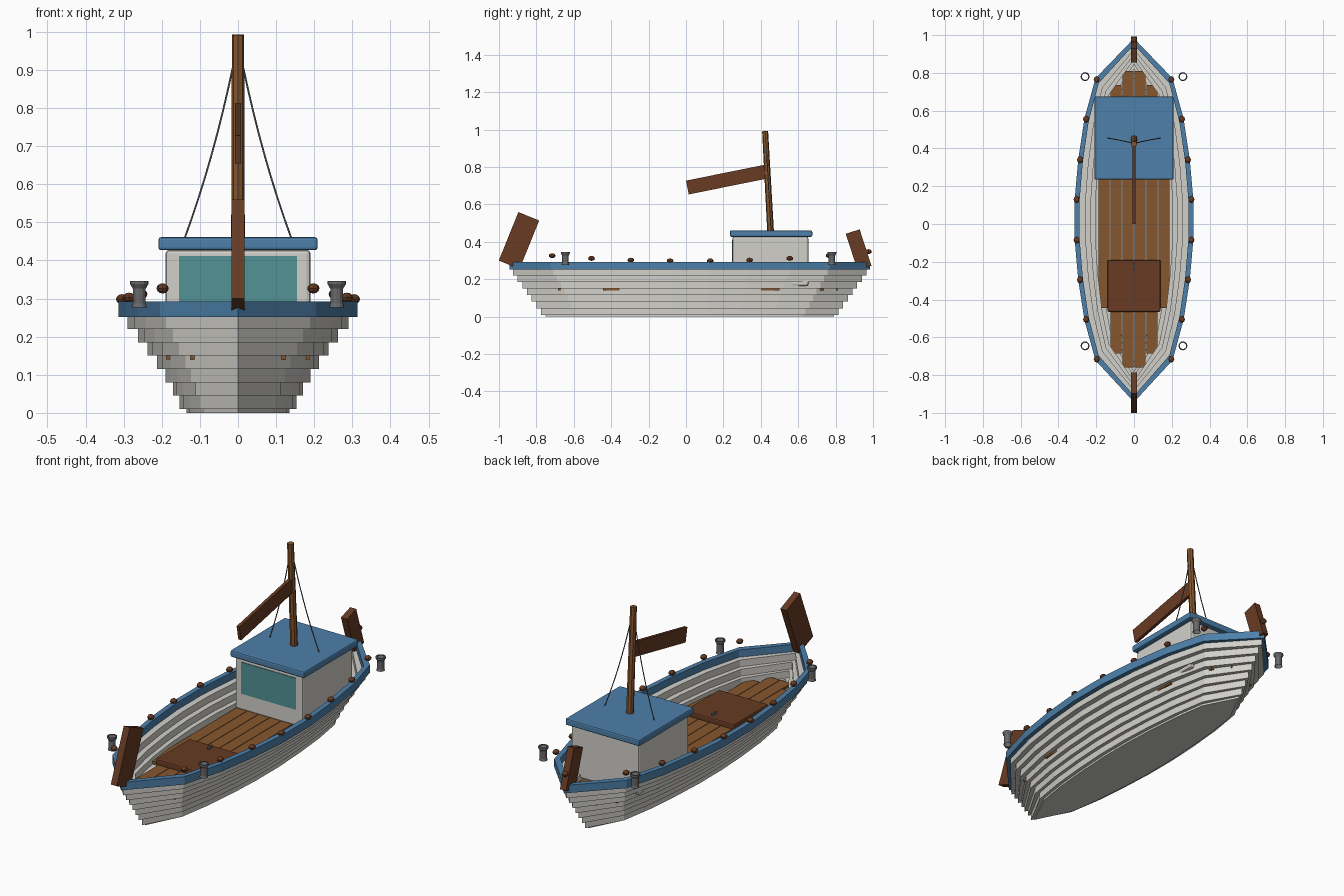
import bpy, bmesh, math
from mathutils import Vector, Matrix

if "Cube" in bpy.data.objects:
    bpy.data.objects.remove(bpy.data.objects["Cube"])


def material(name, rgb):
    m = bpy.data.materials.new(name)
    m.diffuse_color = (*rgb, 1)
    m.use_nodes = True
    m.node_tree.nodes["Principled BSDF"].inputs["Base Color"].default_value = m.diffuse_color
    return m


WHITE = material("hull white", (0.64, 0.63, 0.59))
BLUE = material("trim blue", (0.075, 0.215, 0.40))
WOOD = material("deck wood", (0.24, 0.095, 0.027))
DARK = material("dark wood", (0.135, 0.043, 0.017))
GLASS = material("window teal", (0.085, 0.29, 0.30))
METAL = material("grey metal", (0.14, 0.14, 0.15))


def finish(name, bm, mat, smooth=False):
    bmesh.ops.recalc_face_normals(bm, faces=bm.faces)
    me = bpy.data.meshes.new(name)
    bm.to_mesh(me)
    bm.free()
    me.materials.append(mat)
    ob = bpy.data.objects.new(name, me)
    bpy.context.collection.objects.link(ob)
    if smooth:
        for p in me.polygons:
            p.use_smooth = True
    return ob


def box(name, lo, hi, mat, bevel=0, tilt=0):
    """Box between two corners, turned about its own x axis by tilt."""
    lo, hi = Vector(lo), Vector(hi)
    bm = bmesh.new()
    bmesh.ops.create_cube(bm, size=1, matrix=Matrix.Diagonal((*(hi - lo), 1)))
    if bevel:
        bmesh.ops.bevel(bm, geom=bm.edges[:], offset=bevel, segments=2,
                        profile=0.5, affect='EDGES')
    bmesh.ops.transform(bm, verts=bm.verts, matrix=Matrix.Translation((lo + hi) / 2)
                        @ Matrix.Rotation(tilt, 4, 'X'))
    return finish(name, bm, mat)


# Normalised half outline of the hull, bow to stern
HALF = [(0, 1), (.65, .78), (.835, .56), (.94, .335), (1, .115),
        (1, -.11), (.94, -.33), (.835, -.55), (.65, -.77), (0, -1)]
OUTLINE = HALF + [(-x, y) for x, y in HALF[-2:0:-1]]
MID_Y = 0.02


def hull_ring(name, w, length, z0, z1, mat, thick=None):
    """Hull-shaped band, or a solid slab when thick is None."""
    bm = bmesh.new()

    def loop(ww, ll, z):
        return [bm.verts.new((x * ww, MID_Y + y * ll, z)) for x, y in OUTLINE]
    a, b = loop(w, length, z0), loop(w, length, z1)
    n = len(a)
    if thick is None:
        bm.faces.new(a)
        bm.faces.new(b)
        pairs = [(a, b)]
    else:
        c = loop(w - thick, length - 1.3 * thick, z1)
        d = loop(w - thick, length - 1.3 * thick, z0)
        pairs = [(a, b), (b, c), (c, d), (d, a)]
    for p, q in pairs:
        for i in range(n):
            j = (i + 1) % n
            bm.faces.new((p[i], p[j], q[j], q[i]))
    return finish(name, bm, mat)


# Hull: bottom slab, stepped planking and blue rim
hull_ring("hull_bottom", .135, .77, 0, .012, WHITE)
widths = [.153, .171, .19, .212, .238, .262, .29]
for i, w in enumerate(widths):
    z = .01 + .035 * i
    hull_ring(f"hull_plank_{i + 1}", w, .77 + .175 * (i + 1) / 7, z, z + .035, WHITE, .034)
hull_ring("rim", .314, .963, .252, .292, BLUE, .026)

# Deck planks, shorter towards the sides
for side in (1, -1):
    for k, (y0, y1) in enumerate([(-.76, .81), (-.685, .735), (-.445, .50)]):
        x0, x1 = k * .0635 + .0015, (k + 1) * .0635 - .0015
        xs = sorted((side * x0, side * x1))
        box("deck_plank", (xs[0], y0, .14), (xs[1], y1, .165), WOOD)

# Cargo hatch with handle
box("hatch", (-.14, -.465, .16), (.14, -.19, .192), DARK, .007)
box("hatch_handle", (-.004, -.24, .19), (.004, -.21, .205), METAL)

# Wheelhouse, window and roof
box("wheelhouse", (-.19, .248, .165), (.19, .654, .428), WHITE, .01)
box("window", (-.155, .245, .25), (.155, .252, .411), GLASS)
box("roof", (-.209, .235, .427), (.209, .675, .461), BLUE, .007)

# Bow and stern posts, boom
box("stern_post", (-.017, -.953, .27), (.017, -.833, .55), DARK, 0, -math.radians(22)
    ).location = (0, 0, -.003)
box("bow_post", (-.017, .884, .255), (.017, .962, .46), DARK, 0, math.radians(18))
box("boom", (-.008, .003, .695), (.008, .428, .77), DARK, 0, math.radians(11.4))


def rod(name, p, q, r0, r1, sides, mat):
    p, q = Vector(p), Vector(q)
    bm = bmesh.new()
    bmesh.ops.create_cone(bm, cap_ends=True, segments=sides, radius1=r0, radius2=r1,
                          depth=(q - p).length,
                          matrix=Matrix.Translation((p + q) / 2)
                          @ (q - p).to_track_quat('Z', 'Y').to_matrix().to_4x4())
    return finish(name, bm, mat)


# Mast
rod("mast", (0, .453, .44), (0, .423, .992), .018, .016, 8, WOOD)

# Sagging stay wires
for side in (1, -1):
    cu = bpy.data.curves.new("stay_wire", 'CURVE')
    cu.dimensions = '3D'
    cu.bevel_depth = .0025
    cu.bevel_resolution = 1
    sp = cu.splines.new('POLY')
    sp.points.add(8)
    for i, pt in enumerate(sp.points):
        t = i / 8
        sag = .04 * t * (1 - t)
        pt.co = (side * (.014 + .126 * t - sag * .6), .43 + .025 * t, .905 - .447 * t - sag, 1)
    cu.materials.append(METAL)
    bpy.context.collection.objects.link(bpy.data.objects.new("stay_wire", cu))

# Knobs along the rim, rising towards the ends
for i, (x, y) in enumerate(OUTLINE):
    bm = bmesh.new()
    px, py = x * .304, MID_Y + y * .955
    z = .298 + .05 * abs(y) ** 2.2
    bmesh.ops.create_uvsphere(bm, u_segments=8, v_segments=6, radius=1,
                              matrix=Matrix.Translation((px, py, z))
                              @ Matrix.Diagonal((.016, .018, .013, 1)))
    finish("rim_knob", bm, DARK)

# Open tubular bollards outside the rim
PROFILE = [(.020, .277), (.017, .287), (.017, .326), (.024, .338), (.024, .346), (.018, .346)]
for side in (1, -1):
    for y in (.78, -.645):
        bm = bmesh.new()
        rings = [[bm.verts.new((side * .259 + r * math.cos(a * math.tau / 12),
                                y + r * math.sin(a * math.tau / 12), z))
                  for a in range(12)] for r, z in PROFILE]
        for p, q in zip(rings, rings[1:]):
            for a in range(12):
                b = (a + 1) % 12
                bm.faces.new((p[a], p[b], q[b], q[a]))
        finish("bollard", bm, METAL)
